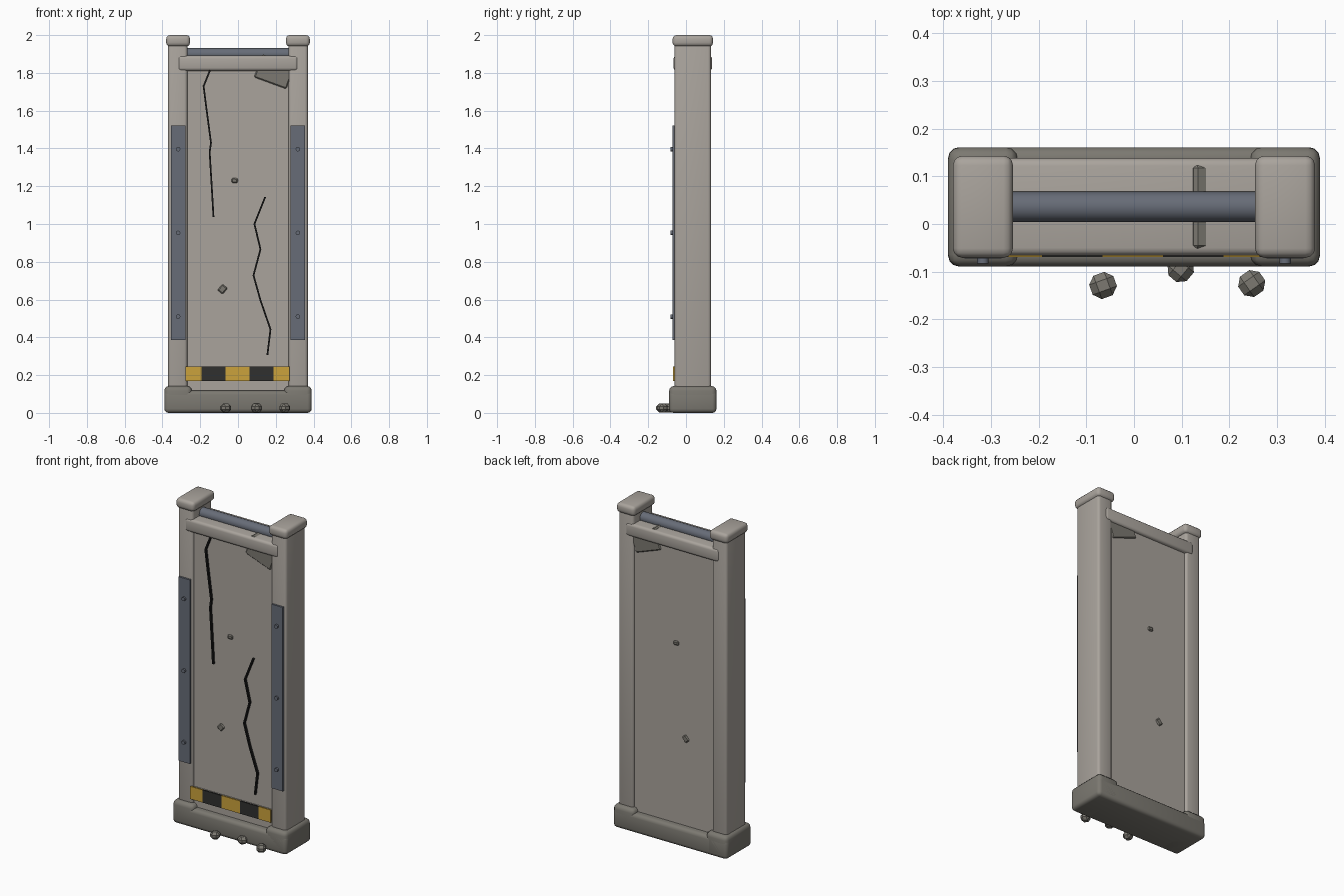
import bpy, math
from mathutils import Vector

cube = bpy.data.objects.get("Cube")
if cube:
    bpy.data.objects.remove(cube, do_unlink=True)


def material(name, rgb):
    m = bpy.data.materials.new(name)
    m.use_nodes = True
    m.diffuse_color = (*rgb, 1)
    bsdf = m.node_tree.nodes["Principled BSDF"]
    bsdf.inputs["Base Color"].default_value = (*rgb, 1)
    bsdf.inputs["Roughness"].default_value = 0.8
    return m


STONE = material("light stone", (0.40, 0.37, 0.335))
DARK = material("dark stone", (0.20, 0.19, 0.165))
STEEL = material("blue grey steel", (0.135, 0.15, 0.185))
YELLOW = material("hazard yellow", (0.60, 0.36, 0.045))
BLACK = material("hazard black", (0.03, 0.03, 0.028))
CRACK = material("crack black", (0.01, 0.01, 0.01))

MID = 0.036  # depth centre of the wall


def finish(obj, name, mat, bevel=0, segments=3):
    obj.name = name
    obj.data.materials.append(mat)
    bpy.ops.object.transform_apply(location=False, rotation=False, scale=True)
    if bevel:
        mod = obj.modifiers.new("Bevel", "BEVEL")
        mod.width, mod.segments = bevel, segments
        bpy.ops.object.modifier_apply(modifier=mod.name)
    return obj


def box(name, centre, size, mat, bevel=0, segments=3, rot=(0, 0, 0), smooth=True):
    bpy.ops.mesh.primitive_cube_add(size=1, location=centre, rotation=rot)
    obj = bpy.context.object
    obj.scale = size
    finish(obj, name, mat, bevel, segments)
    if bevel and smooth:
        bpy.ops.object.shade_smooth_by_angle(angle=math.radians(35))
    return obj


def rod(name, centre, radius, length, mat, rot, sides=16):
    bpy.ops.mesh.primitive_cylinder_add(vertices=sides, radius=radius, depth=length,
                                        location=centre, rotation=rot)
    finish(bpy.context.object, name, mat)
    bpy.ops.object.shade_smooth_by_angle(angle=math.radians(35))


# Base with a raised foot under each post
box("base", (0, MID, 0.059), (0.78, 0.25, 0.118), DARK, 0.022)
for side, s in (("right", -1), ("left", 1)):
    box(side + "_foot", (s * 0.317, MID, 0.071), (0.146, 0.25, 0.142), DARK, 0.025)

    # Post, cap and riveted steel strip
    box(side + "_post", (s * 0.319, MID, 1.02), (0.102, 0.193, 1.88), STONE, 0.016)
    box(side + "_cap", (s * 0.317, MID, 1.97), (0.126, 0.214, 0.06), STONE, 0.02)
    box(side + "_strip", (s * 0.317, -0.065, 0.953), (0.077, 0.014, 1.136), STEEL)
    for i in range(3):
        rod(f"{side}_rivet_{i + 1}", (s * 0.317, -0.075, 0.51 + i * 0.443),
            0.012, 0.016, STEEL, (math.pi / 2, 0, 0), 12)

# Wall slab, lintel and steel top bar
box("slab", (0, MID, 0.97), (0.56, 0.166, 1.76), STONE)
box("lintel", (0, MID, 1.851), (0.636, 0.204, 0.08), STONE, 0.016)
rod("top_bar", (0, MID, 1.9), 0.032, 0.56, STEEL, (0, math.pi / 2, 0))

# Broken patches running through the slab
box("corner_patch", (0.192, MID, 1.806), (0.186, 0.178, 0.132), DARK, 0.008, 1,
    (0, math.radians(20), 0), False)
box("upper_chip", (-0.018, MID, 1.23), (0.034, 0.184, 0.026), DARK, 0.006, 1,
    (0, math.radians(5), 0), False)
box("lower_chip", (-0.082, MID, 0.655), (0.036, 0.18, 0.042), DARK, 0.006, 1,
    (0, math.radians(40), 0), False)

# Hazard stripe of alternating plates
edges = (-0.278, -0.193, -0.066, 0.061, 0.188, 0.272)
for i, (a, b) in enumerate(zip(edges, edges[1:])):
    box(f"hazard_plate_{i + 1}", ((a + b) / 2, -0.0645, 0.207), (b - a, 0.009, 0.078),
        BLACK if i % 2 else YELLOW)
box("hazard_backing", (0, -0.052, 0.207), (0.53, 0.018, 0.07), STONE)


# Cracks as thin strips along zigzag paths
def crack(name, points):
    for i, (p, q) in enumerate(zip(points, points[1:])):
        a, b = Vector((p[0], -0.054, p[1])), Vector((q[0], -0.054, q[1]))
        d = b - a
        box(f"{name}_{i + 1}", (a + b) / 2, (0.009, 0.016, d.length + 0.006), CRACK,
            rot=(0, math.atan2(d.x, d.z), 0))


crack("upper_crack", [(-0.15, 1.81), (-0.182, 1.73), (-0.167, 1.61), (-0.143, 1.43),
                      (-0.15, 1.38), (-0.135, 1.13), (-0.13, 1.04)])
crack("lower_crack", [(0.143, 1.14), (0.087, 1.0), (0.119, 0.866), (0.082, 0.728),
                      (0.119, 0.596), (0.172, 0.442), (0.156, 0.31)])

# Loose rubble at the front
for i, (x, y, turn) in enumerate(((-0.065, -0.129, 20), (0.098, -0.094, 50), (0.247, -0.125, 35))):
    box(f"rubble_{i + 1}", (x, y, 0.026), (0.054, 0.052, 0.046), DARK, 0.015, 1,
        (0, 0, math.radians(turn)), False)
